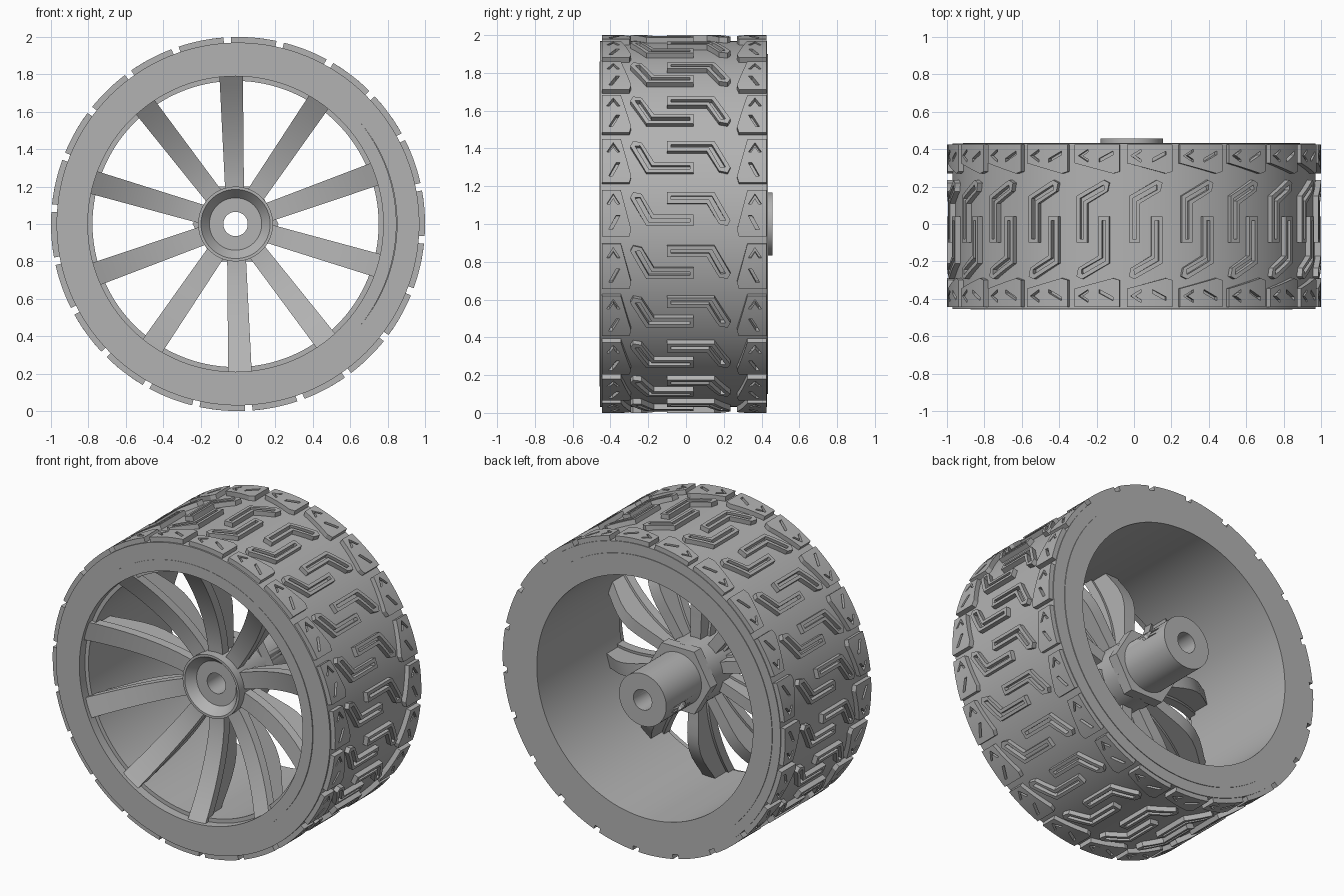
import bpy, bmesh, math
from mathutils import Matrix, Vector

cube = bpy.data.objects.get("Cube")
if cube:
    bpy.data.objects.remove(cube, do_unlink=True)

grey = bpy.data.materials.new("plain_grey")
grey.use_nodes = True
grey.diffuse_color = (0.45, 0.45, 0.45, 1)
grey.node_tree.nodes["Principled BSDF"].inputs["Base Color"].default_value = (0.45, 0.45, 0.45, 1)

HUB_X = -0.013


def finish(name, bm, x=0.0, angle=30):
    """Turn a bmesh into a named, shaded object on the wheel axis."""
    bmesh.ops.recalc_face_normals(bm, faces=bm.faces)
    mesh = bpy.data.meshes.new(name)
    bm.to_mesh(mesh)
    bm.free()
    mesh.materials.append(grey)
    obj = bpy.data.objects.new(name, mesh)
    bpy.context.collection.objects.link(obj)
    obj.location = (x, 0, 1)
    bpy.ops.object.select_all(action="DESELECT")
    obj.select_set(True)
    bpy.context.view_layer.objects.active = obj
    bpy.ops.object.shade_smooth_by_angle(angle=math.radians(angle))
    return obj


def lathe(name, profile, x=0.0, steps=128):
    """Revolve a closed (radius, y) profile around the y axis."""
    bm = bmesh.new()
    rings = []
    for i in range(steps):
        a = math.tau * i / steps
        rings.append([bm.verts.new((r * math.cos(a), y, r * math.sin(a))) for r, y in profile])
    n = len(profile)
    for i in range(steps):
        p, q = rings[i], rings[(i + 1) % steps]
        for j in range(n):
            k = (j + 1) % n
            bm.faces.new((p[j], p[k], q[k], q[j]))
    return finish(name, bm, x)


# Tyre carcass and rim barrel
lathe("tyre", [(0.85, -0.455), (0.97, -0.455), (0.97, 0.43), (0.85, 0.43)])
lathe("rim", [(0.79, -0.457), (0.79, -0.4), (0.765, -0.4), (0.765, 0.434),
              (0.9, 0.434), (0.9, 0.42), (0.86, 0.4), (0.86, -0.457)], HUB_X)

# Hub with countersunk front, nut and axle sleeve
lathe("hub", [(0.065, -0.2), (0.14, -0.2), (0.185, -0.255), (0.2, -0.255),
              (0.2, 0.05), (0.065, 0.05)], HUB_X, 64)
lathe("hub_nut", [(0.15, 0.03), (0.23, 0.03), (0.23, 0.1), (0.15, 0.1)], HUB_X, 6)
sleeve = lathe("axle_sleeve", [(0.065, 0.04), (0.167, 0.04), (0.167, 0.457), (0.065, 0.457)],
               HUB_X, 64)

# Set screw hole drilled across the sleeve
bm = bmesh.new()
bmesh.ops.create_cone(bm, cap_ends=True, segments=24, radius1=0.035, radius2=0.035, depth=0.6)
bm.transform(Matrix.Translation((0, 0.28, 0)) @ Matrix.Rotation(math.radians(65), 4, "Y"))
drill = finish("screw_hole_cutter", bm, HUB_X)
drill.hide_render = True
cut = sleeve.modifiers.new("screw_hole", "BOOLEAN")
cut.operation = "DIFFERENCE"
cut.object = drill
cut.solver = "EXACT"
bpy.context.view_layer.objects.active = sleeve
bpy.ops.object.modifier_apply(modifier="screw_hole")
bpy.data.objects.remove(drill, do_unlink=True)


# Ten dished spokes: a wide front strap with a narrower rib behind
def add_bar(bm, front, back, inner_half, outer_half, turn):
    """Sweep a tapered box between two (radius, y) curves of equal length."""
    rows = []
    for (rf, yf), (rb, yb) in zip(front, back):
        t = (rf - front[0][0]) / (front[-1][0] - front[0][0])
        w = inner_half + (outer_half - inner_half) * t
        row = [(-w, yf, rf), (w, yf, rf), (w, yb, rb), (-w, yb, rb)]
        rows.append([bm.verts.new(turn @ Vector(p)) for p in row])
    for p, q in zip(rows, rows[1:]):
        for j in range(4):
            k = (j + 1) % 4
            bm.faces.new((p[j], p[k], q[k], q[j]))
    bm.faces.new(rows[0])
    bm.faces.new(rows[-1])


strap, strap_back, rib_back = [], [], []
for i in range(11):
    t = i / 10
    r = 0.17 + 0.63 * t
    y = -0.2 - 0.24 * t ** 1.8
    strap.append((r, y))
    strap_back.append((r, y + 0.06))
    rib_back.append((r, y + 0.13 + 0.09 * math.sin(math.pi * t) ** 2 * t + 0.04 * t))

bm = bmesh.new()
for i in range(10):
    turn = Matrix.Rotation(math.radians(-1.7 + 36 * i), 3, "Y")
    add_bar(bm, strap, strap_back, 0.05, 0.063, turn)
    add_bar(bm, strap_back, rib_back, 0.035, 0.045, turn)
finish("spokes", bm, HUB_X)


# Tread: flat outlines with sipes, extruded and wrapped round the tyre
def tread_mesh(outlines):
    curve = bpy.data.curves.new("tread_outline", "CURVE")
    curve.dimensions = "2D"
    curve.fill_mode = "BOTH"
    curve.extrude = 0.025
    for pts in outlines:
        s = curve.splines.new("POLY")
        s.points.add(len(pts) - 1)
        for p, (y, u) in zip(s.points, pts):
            p.co = (u, y, 0, 1)
        s.use_cyclic_u = True
    helper = bpy.data.objects.new("tread_outline", curve)
    bpy.context.collection.objects.link(helper)
    bpy.context.view_layer.update()
    mesh = bpy.data.meshes.new_from_object(
        helper.evaluated_get(bpy.context.evaluated_depsgraph_get()))
    bpy.data.objects.remove(helper, do_unlink=True)
    return mesh


def wrap(name, mesh, count=22, phase=0.08):
    bm = bmesh.new()
    bm.from_mesh(mesh)
    bmesh.ops.remove_doubles(bm, verts=bm.verts, dist=0.0005)
    for i in range(-3, 4):
        bmesh.ops.bisect_plane(bm, geom=bm.verts[:] + bm.edges[:] + bm.faces[:],
                               plane_co=(i * 0.04, 0, 0), plane_no=(1, 0, 0))
    for v in bm.verts:
        u, y, h = v.co
        r = 0.975 + h
        v.co = (r * math.cos(u + phase), y, r * math.sin(u + phase))
    source = bm.verts[:] + bm.edges[:] + bm.faces[:]
    for i in range(1, count):
        copy = bmesh.ops.duplicate(bm, geom=source)["geom"]
        verts = [g for g in copy if isinstance(g, bmesh.types.BMVert)]
        bmesh.ops.rotate(bm, verts=verts, cent=(0, 0, 0),
                         matrix=Matrix.Rotation(-math.tau * i / count, 3, "Y"))
    return finish(name, bm)


# Hooked centre bars, the second turned half round from the first
hook = [(0.04, -0.09), (-0.21, -0.09), (-0.295, 0.06), (-0.28, 0.09),
        (-0.235, 0.08), (-0.17, -0.03), (0.04, -0.03)]
slot = [(0.02, -0.07), (-0.197, -0.07), (-0.27, 0.06), (-0.243, 0.062),
        (-0.182, -0.05), (0.02, -0.05)]
half_turn = lambda pts: [(-0.06 - y, -u) for y, u in pts]
wrap("front_tread_hooks", tread_mesh([hook, slot]))
wrap("back_tread_hooks", tread_mesh([half_turn(hook), half_turn(slot)]))

# Tapered shoulder blocks with a chevron and a slanted sipe
block = [(-0.445, 0.1), (-0.345, 0.1), (-0.29, -0.11), (-0.3, -0.145), (-0.445, -0.145)]
chevron = [(-0.42, 0.025), (-0.385, 0.08), (-0.35, 0.025), (-0.365, 0.025),
           (-0.385, 0.057), (-0.405, 0.025)]
sipe = [(-0.41, -0.11), (-0.37, -0.035), (-0.35, -0.035), (-0.39, -0.11)]
mirror = lambda pts: [(-0.02 - y, u) for y, u in pts]
wrap("front_shoulder_blocks", tread_mesh([block, chevron, sipe]))
wrap("back_shoulder_blocks", tread_mesh([mirror(p) for p in (block, chevron, sipe)]))
